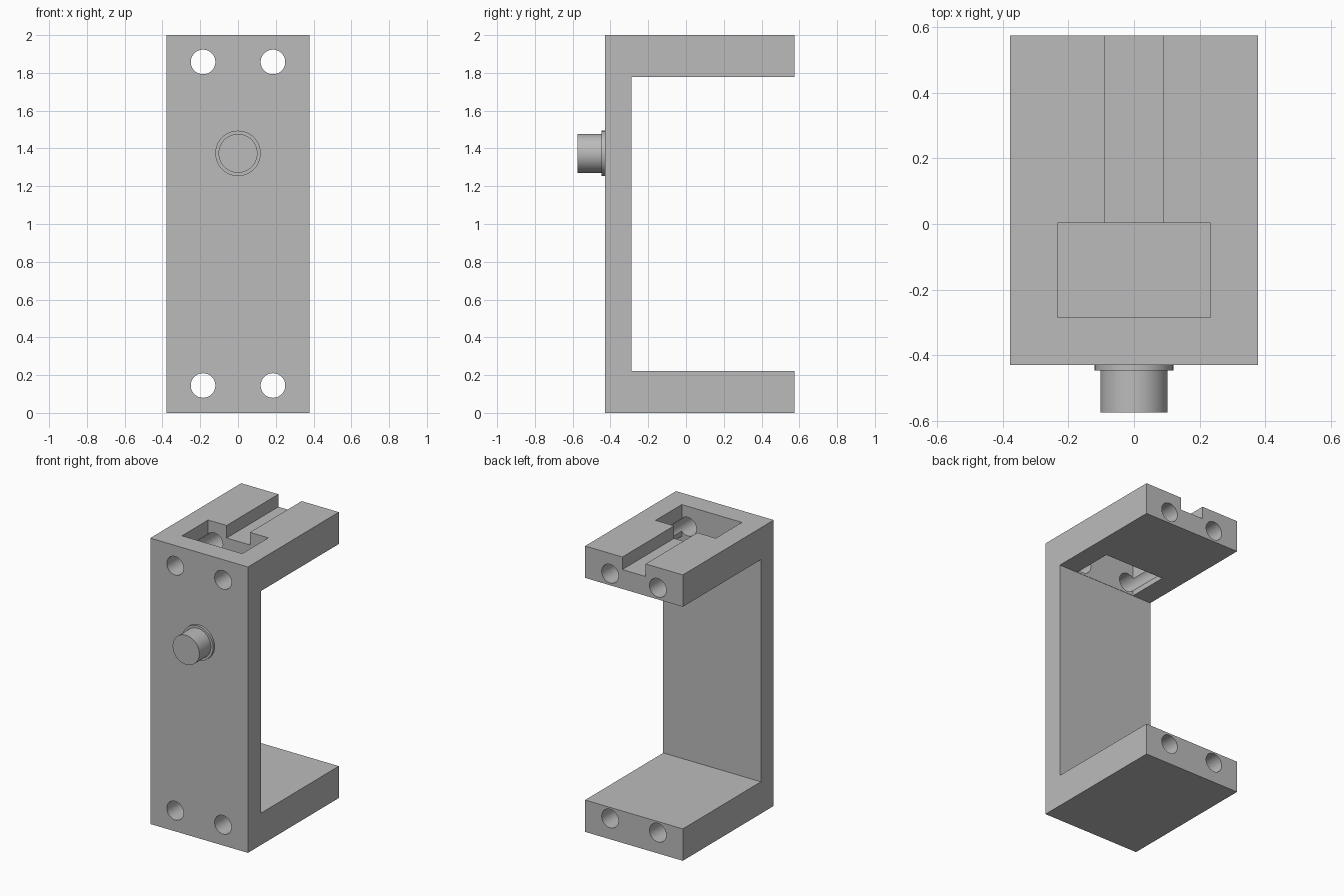
import bpy
import bmesh
import math
from mathutils import Vector

default = bpy.data.objects.get("Cube")
if default:
    bpy.data.objects.remove(default, do_unlink=True)

gray = bpy.data.materials.new("plain gray")
gray.use_nodes = True
color = (0.5, 0.5, 0.5, 1)
gray.diffuse_color = color
gray.node_tree.nodes["Principled BSDF"].inputs["Base Color"].default_value = color


def activate(obj):
    bpy.ops.object.select_all(action="DESELECT")
    obj.select_set(True)
    bpy.context.view_layer.objects.active = obj


def box(name, low, high):
    low, high = Vector(low), Vector(high)
    bpy.ops.mesh.primitive_cube_add(size=1, location=(low + high) / 2)
    obj = bpy.context.object
    obj.name = name
    obj.scale = high - low
    return obj


def rod(name, x, z, radius, front, back):
    """Cylinder lying along y."""
    bpy.ops.mesh.primitive_cylinder_add(
        vertices=64, radius=radius, depth=back - front,
        location=(x, (front + back) / 2, z), rotation=(math.pi / 2, 0, 0))
    obj = bpy.context.object
    obj.name = name
    return obj


def cut(target, cutter):
    cutter.hide_render = True
    mod = target.modifiers.new("cut", "BOOLEAN")
    mod.operation = "DIFFERENCE"
    mod.solver = "EXACT"
    mod.object = cutter
    activate(target)
    bpy.ops.object.modifier_apply(modifier=mod.name)
    bpy.data.objects.remove(cutter, do_unlink=True)


def finish(obj):
    obj.data.materials.clear()
    obj.data.materials.append(gray)
    activate(obj)
    bpy.ops.object.shade_smooth_by_angle(angle=math.radians(30))


half_width, front, inner, back = 0.378, -0.43, -0.288, 0.575
top, arm_low, arm_high = 2.0, 0.223, 1.777

# C-shaped bracket: side profile extruded across x
profile = [(front, 0), (back, 0), (back, arm_low), (inner, arm_low),
           (inner, arm_high), (back, arm_high), (back, top), (front, top)]
bm = bmesh.new()
face = bm.faces.new([bm.verts.new((-half_width, y, z)) for y, z in profile])
extruded = bmesh.ops.extrude_face_region(bm, geom=[face])["geom"]
bmesh.ops.translate(bm, vec=(2 * half_width, 0, 0),
                    verts=[v for v in extruded if isinstance(v, bmesh.types.BMVert)])
bmesh.ops.recalc_face_normals(bm, faces=bm.faces)
mesh = bpy.data.meshes.new("bracket")
bm.to_mesh(mesh)
bm.free()
bracket = bpy.data.objects.new("bracket", mesh)
bpy.context.collection.objects.link(bracket)

# Rectangular opening through the top arm, and the shallow groove behind it
cut(bracket, box("opening_cutter", (-0.233, -0.286, 1.6), (0.233, 0.003, 2.2)))
cut(bracket, box("groove_cutter", (-0.09, -0.1, 1.912), (0.09, 0.8, 2.2)))

# Four bolt holes running the full depth
for x in (-0.185, 0.185):
    for z in (0.145, 1.858):
        cut(bracket, rod("hole_cutter", x, z, 0.065, -0.7, 0.8))
finish(bracket)

# Push button and its collar on the front plate
finish(rod("button_collar", 0, 1.374, 0.12, -0.447, front + 0.005))
finish(rod("button", 0, 1.374, 0.103, -0.575, front + 0.005))
